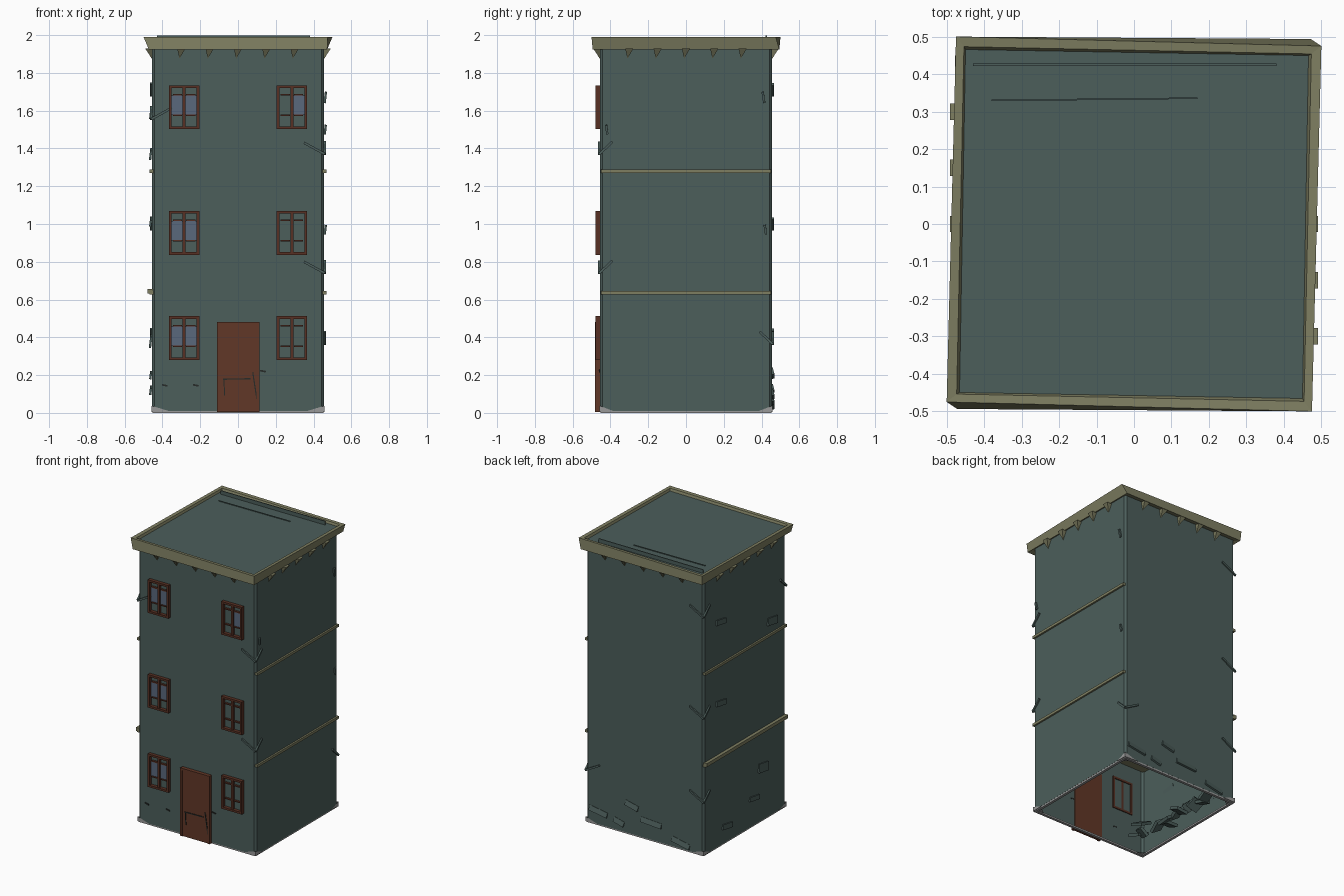
import bpy, bmesh, math, random
from mathutils import Matrix, Vector

if "Cube" in bpy.data.objects:
    bpy.data.objects.remove(bpy.data.objects["Cube"], do_unlink=True)
random.seed(4)


def material(name, rgb):
    m = bpy.data.materials.new(name)
    m.use_nodes = True
    m.diffuse_color = (*rgb, 1)
    m.node_tree.nodes["Principled BSDF"].inputs["Base Color"].default_value = (*rgb, 1)
    return m


TEAL = material("weathered teal", (0.072, 0.112, 0.104))
OLIVE = material("olive trim", (0.21, 0.21, 0.12))
BROWN = material("door brown", (0.12, 0.038, 0.02))
FRAME = material("frame brown", (0.095, 0.03, 0.017))
GLASS = material("blue glass", (0.10, 0.14, 0.20))
GREY = material("concrete grey", (0.32, 0.32, 0.32))
DARK = material("dark crack", (0.02, 0.024, 0.022))

W = 0.456  # wall half width


def finish(name, bm, *mats):
    mesh = bpy.data.meshes.new(name)
    bm.normal_update()
    bm.to_mesh(mesh)
    bm.free()
    for m in mats:
        mesh.materials.append(m)
    ob = bpy.data.objects.new(name, mesh)
    bpy.context.collection.objects.link(ob)
    return ob


def box(bm, x, y, z, rot=None):
    """Box from three (low, high) ranges, optionally turned about its centre."""
    c = Vector([(a + b) / 2 for a, b in (x, y, z)])
    s = Matrix.Diagonal([b - a for a, b in (x, y, z)] + [1])
    r = rot if rot else Matrix.Identity(4)
    bmesh.ops.create_cube(bm, size=1, matrix=Matrix.Translation(c) @ r @ s)


def bar(bm, p, q, width, depth=0.012):
    """Thin batten running from p to q."""
    p, q = Vector(p), Vector(q)
    turn = (q - p).to_track_quat('X', 'Z').to_matrix().to_4x4()
    size = Matrix.Diagonal(((q - p).length, depth, width, 1))
    bmesh.ops.create_cube(bm, size=1, matrix=Matrix.Translation((p + q) / 2) @ turn @ size)


def ring(bm, half_x, half_y, z, angle=0):
    turn = Matrix.Rotation(math.radians(angle), 3, 'Z')
    return [bm.verts.new(turn @ Vector((sx * half_x, sy * half_y, z)))
            for sx, sy in ((-1, -1), (1, -1), (1, 1), (-1, 1))]


def bridge(bm, a, b):
    n = len(a)
    for i in range(n):
        j = (i + 1) % n
        bm.faces.new((a[i], a[j], b[j], b[i]))


# Hollow tower walls with narrow chamfered corners
bm = bmesh.new()
c = W - 0.014
outline = [(-c, -W), (c, -W), (W, -c), (W, c), (c, W), (-c, W), (-W, c), (-W, -c)]
low = [bm.verts.new((x, y, 0.01)) for x, y in outline]
high = [bm.verts.new((x, y, 1.95)) for x, y in outline]
bridge(bm, low, high)
finish("walls", bm, TEAL)

# Slightly twisted cornice with the roof set in it
bm = bmesh.new()
rings = [ring(bm, 0.45, 0.45, 1.935), ring(bm, 0.472, 0.494, 1.925),
         ring(bm, 0.488, 0.488, 1.99, -1.47), ring(bm, 0.464, 0.464, 1.988, -1.2),
         ring(bm, 0.458, 0.458, 1.972, -1)]
for a, b in zip(rings, rings[1:]):
    bridge(bm, a, b)
roof = bm.faces.new(rings[-1])
roof.material_index = 1
finish("cornice_and_roof", bm, OLIVE, TEAL)

# Loose roof boards
bm = bmesh.new()
bar(bm, (-0.43, 0.425, 1.983), (0.38, 0.425, 1.985), 0.028, 0.006)
bar(bm, (-0.38, 0.33, 1.973), (0.17, 0.336, 1.973), 0.008, 0.004)
finish("roof_boards", bm, TEAL)

# Wedge brackets under the cornice on all four sides
bm = bmesh.new()
for side in range(4):
    turn = Matrix.Rotation(side * math.pi / 2, 3, 'Z')
    for k in range(5):
        u = -0.3 + 0.15 * k
        corners = [(u - 0.022, -W, 1.93), (u + 0.022, -W, 1.93), (u + 0.022, -0.492, 1.93),
                   (u - 0.022, -0.492, 1.93), (u - 0.01, -W, 1.875)]
        a, b, d, e, tip = [bm.verts.new(turn @ Vector(p)) for p in corners]
        for f in ((a, b, d, e), (a, tip, b), (b, tip, d), (d, tip, e), (e, tip, a)):
            bm.faces.new(f)
bmesh.ops.recalc_face_normals(bm, faces=bm.faces)
finish("cornice_brackets", bm, OLIVE)

# Floor slabs showing as bands on both flanks
bm = bmesh.new()
for z in (0.635, 1.28):
    box(bm, (-0.468, 0.468), (-0.45, 0.45), (z - 0.009, z + 0.009))
box(bm, (-0.478, -0.45), (-0.45, 0.45), (0.632, 0.656))
finish("floor_slabs", bm, OLIVE)

# Windows: frame, mullion, two transoms and glass
frames, panes = bmesh.new(), bmesh.new()
for x in (-0.285, 0.285):
    for z, tall in ((0.28, 0.232), (0.837, 0.232), (1.502, 0.232)):
        depth = (-0.48, -0.45)
        top, t, h = z + tall, 0.014, 0.08
        for s in (-1, 1):
            edge = x + s * (h - t / 2)
            box(frames, (edge - t / 2, edge + t / 2), depth, (z, top))
        for zz in (z, top - t):
            box(frames, (x - h, x + h), depth, (zz, zz + t))
        box(frames, (x - 0.008, x + 0.008), (-0.476, -0.454), (z, top))
        for zz in (z + 0.07, z + 0.178):
            for s in (-1, 1):
                mid = x + s * 0.035
                box(frames, (mid - 0.024, mid + 0.024), (-0.47, -0.456), (zz, zz + 0.008))
        if x < 0:
            box(panes, (x - 0.066, x + 0.066), (-0.464, -0.457), (z + 0.075, z + 0.178))
        elif z > 1.2:
            box(panes, (x + 0.008, x + 0.066), (-0.464, -0.457), (z + 0.075, z + 0.178))
finish("window_frames", frames, FRAME)
finish("window_glass", panes, GLASS)

# Door with a broken lower panel
bm = bmesh.new()
box(bm, (-0.112, 0.115), (-0.476, -0.45), (0.005, 0.482))
for x in (-0.104, 0.107):
    box(bm, (x - 0.008, x + 0.008), (-0.482, -0.47), (0.005, 0.482))
box(bm, (-0.112, 0.115), (-0.482, -0.47), (0.466, 0.482))
finish("door", bm, BROWN)
bm = bmesh.new()
y = -0.478
bar(bm, (-0.08, y, 0.178), (0.065, y, 0.181), 0.006, 0.004)
bar(bm, (-0.075, y, 0.175), (-0.07, y, 0.09), 0.005, 0.004)
bar(bm, (0.078, y, 0.215), (0.108, y, 0.02), 0.006, 0.004)
for x, z in ((-0.385, 0.145), (-0.22, 0.145), (0.135, 0.22)):
    bar(bm, (x - 0.018, -0.458, z + 0.004), (x + 0.012, -0.458, z - 0.002), 0.009, 0.006)
finish("door_cracks", bm, DARK)

# Split battens folded round the corners: (x sign, y sign, height at corner)
bm = bmesh.new()
for sx, sy, z in ((1, -1, 1.37), (1, -1, 0.74), (-1, -1, 1.555), (1, 1, 0.365),
                  (-1, 1, 1.68), (-1, 1, 0.97), (-1, 1, 0.38)):
    e = W + 0.003
    bar(bm, (sx * e, sy * e, z), (sx * 0.35, sy * e, z + 0.06), 0.013)
    bar(bm, (sx * e, sy * e, z), (sx * e, sy * 0.39, z + 0.065), 0.013)
finish("corner_battens", bm, TEAL)

# Flaking plates on the flanks: (side, y, z, height)
bm = bmesh.new()
for s, y, z, h in ((-1, 0.27, 1.58, 0.035), (-1, 0.27, 1.01, 0.035), (-1, -0.3, 1.37, 0.05),
                   (-1, -0.2, 0.38, 0.06), (-1, 0.2, 0.12, 0.035), (-1, -0.1, 0.2, 0.03),
                   (1, 0.41, 1.67, 0.06), (1, 0.42, 0.97, 0.05), (1, -0.42, 1.5, 0.05)):
    w = 0.05 if s < 0 else 0.006
    tilt = Matrix.Rotation(0.12, 4, 'Y') @ Matrix.Rotation(0.15, 4, 'X')
    box(bm, (s * 0.462 - 0.006, s * 0.462 + 0.006), (y - w, y + w), (z - h / 2, z + h / 2), tilt)
# Plates along the foot of the back wall
for x, z, w in ((0.36, 0.10, 0.07), (0.10, 0.21, 0.05), (-0.05, 0.13, 0.08),
                (-0.28, 0.05, 0.07), (0.2, 0.07, 0.04)):
    tilt = Matrix.Rotation(random.uniform(-0.3, 0.3), 4, 'Y') @ Matrix.Rotation(0.25, 4, 'X')
    box(bm, (x - w, x + w), (W - 0.004, W + 0.008), (z - 0.018, z + 0.018), tilt)
finish("flaking_plates", bm, TEAL)

# Concrete footing inside the walls, with chips showing at the corners
bm = bmesh.new()
for s in (-1, 1):
    box(bm, (-0.45, 0.45), sorted((s * 0.453, s * 0.435)), (0, 0.012))
    box(bm, sorted((s * 0.453, s * 0.435)), (-0.45, 0.45), (0, 0.012))
    for t in (-1, 1):
        k = W + 0.002
        a, b, d, up = [bm.verts.new(p) for p in ((s * k, t * k, 0.005), (s * 0.36, t * k, 0.008),
                                                 (s * k, t * 0.38, 0.008), (s * k, t * k, 0.038))]
        for f in ((a, b, up), (a, up, d), (a, d, b)):
            bm.faces.new(f)
bmesh.ops.recalc_face_normals(bm, faces=bm.faces)
finish("footing", bm, GREY)

# Fallen plaster inside the base
bm = bmesh.new()
for i in range(12):
    x, y, z = random.uniform(-0.4, -0.25), -0.36 + 0.06 * i, random.uniform(0.06, 0.09)
    r = random.uniform(0.03, 0.05)
    tilt = Matrix.Rotation(random.uniform(-0.8, 0.8), 4, 'Y') @ Matrix.Rotation(random.uniform(-0.6, 0.6), 4, 'X')
    box(bm, (x - r, x + r), (y - r, y + r), (z - 0.01, z + 0.01), tilt)
finish("rubble", bm, TEAL)
